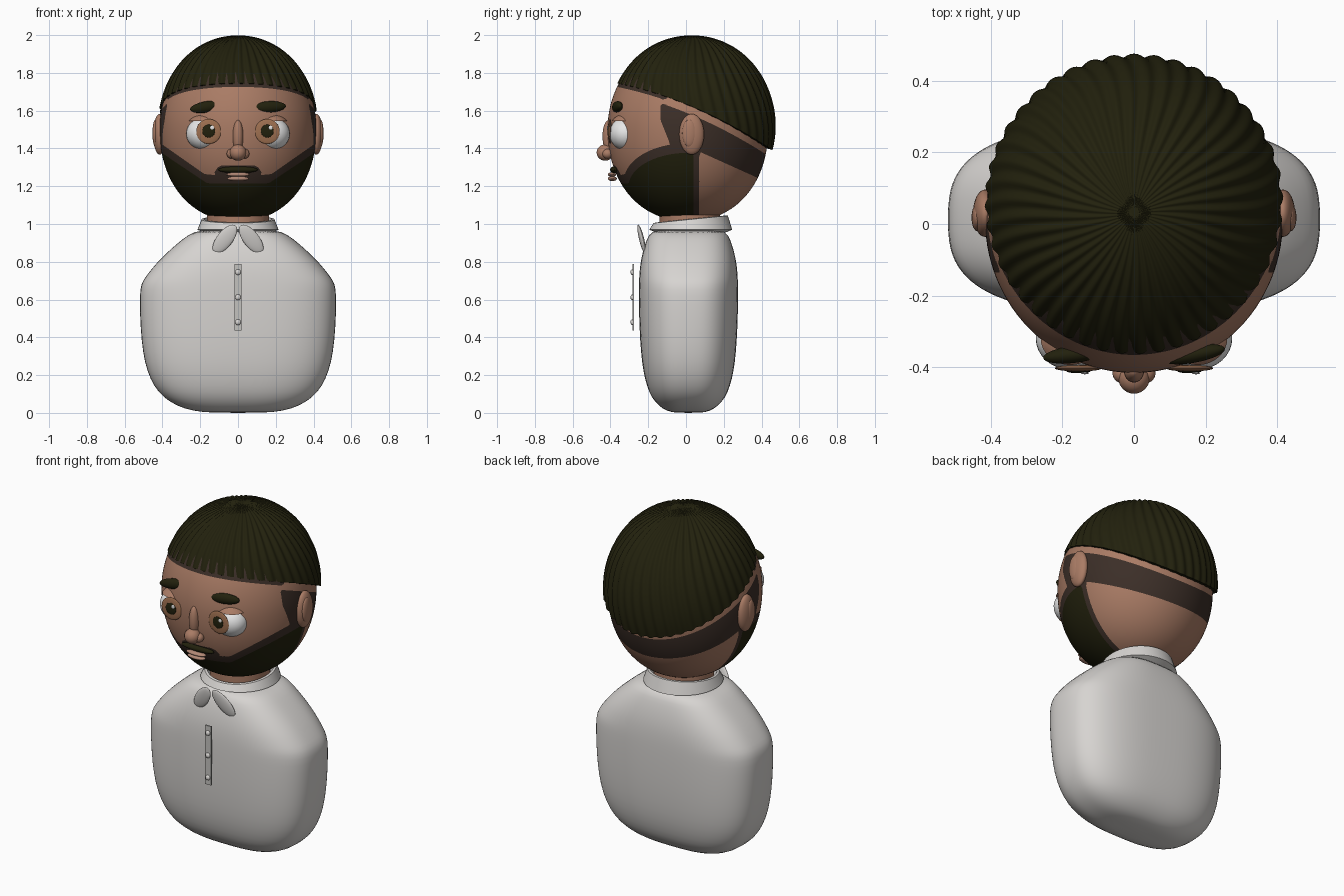
import bpy, bmesh, math
from mathutils import Matrix, Vector, Euler

cube = bpy.data.objects.get("Cube")
if cube:
    bpy.data.objects.remove(cube, do_unlink=True)


def material(name, rgb):
    m = bpy.data.materials.new(name)
    m.use_nodes = True
    m.diffuse_color = (*rgb, 1)
    node = next(n for n in m.node_tree.nodes if n.type == 'BSDF_PRINCIPLED')
    node.inputs["Base Color"].default_value = (*rgb, 1)
    return m


SKIN = material("skin", (0.40, 0.20, 0.13))
HAIR = material("dark hair", (0.016, 0.015, 0.004))
STUBBLE = material("stubble", (0.045, 0.028, 0.021))
SHIRT = material("shirt white", (0.68, 0.66, 0.64))
TRIM = material("trim grey", (0.55, 0.54, 0.52))
WHITE = material("eye white", (0.80, 0.80, 0.80))
IRIS = material("iris brown", (0.34, 0.16, 0.08))
LIP = material("lip", (0.45, 0.25, 0.18))


def finish(name, bm, mats, sharp=60):
    bmesh.ops.recalc_face_normals(bm, faces=bm.faces)
    me = bpy.data.meshes.new(name)
    bm.to_mesh(me)
    bm.free()
    ob = bpy.data.objects.new(name, me)
    bpy.context.collection.objects.link(ob)
    for m in mats:
        me.materials.append(m)
    bpy.ops.object.select_all(action='DESELECT')
    ob.select_set(True)
    bpy.context.view_layer.objects.active = ob
    bpy.ops.object.shade_smooth_by_angle(angle=math.radians(sharp))
    return ob


def blob(name, mat, at, size, rot=(0, 0, 0), above=None):
    """Ellipsoid, optionally kept only above a height."""
    bm = bmesh.new()
    bmesh.ops.create_uvsphere(bm, u_segments=32, v_segments=20, radius=1)
    turn = Euler([math.radians(a) for a in rot]).to_matrix().to_4x4()
    bm.transform(Matrix.Translation(at) @ turn @ Matrix.Diagonal((*size, 1)))
    if above is not None:
        bmesh.ops.bisect_plane(bm, geom=bm.verts[:] + bm.edges[:] + bm.faces[:],
                               plane_co=(0, 0, above), plane_no=(0, 0, 1), clear_inner=True)
    return finish(name, bm, [mat])


def loft(name, mat, rings, caps=True, sharp=60):
    bm = bmesh.new()
    rows = [[bm.verts.new(p) for p in ring] for ring in rings]
    for a, b in zip(rows, rows[1:]):
        for i in range(len(a)):
            j = (i + 1) % len(a)
            bm.faces.new((a[i], a[j], b[j], b[i]))
    if caps:
        bm.faces.new(rows[0])
        bm.faces.new(rows[-1])
    return finish(name, bm, [mat], sharp)


def oval(cx, cy, z, rx, ry, n=2.0, seg=48):
    pts = []
    for i in range(seg):
        c, s = math.cos(math.tau * i / seg), math.sin(math.tau * i / seg)
        pts.append((cx + rx * math.copysign(abs(c) ** (2 / n), c),
                    cy + ry * math.copysign(abs(s) ** (2 / n), s), z))
    return pts


# Torso: height, half width, half depth
torso = [(0, .14, .07), (.01, .24, .115), (.035, .32, .155), (.08, .395, .195), (.14, .445, .22),
         (.22, .482, .24), (.32, .505, .252), (.45, .517, .26), (.58, .521, .263), (.66, .519, .263),
         (.70, .505, .262), (.74, .475, .26), (.79, .435, .255), (.85, .375, .243),
         (.90, .318, .228), (.94, .268, .212), (.975, .20, .18)]
body = loft("torso", SHIRT, [oval(0, .013, z, w, d, 2.8) for z, w, d in torso])
sub = body.modifiers.new("smooth", 'SUBSURF')
sub.levels = sub.render_levels = 1

# Neck and tilted collar
loft("neck", SKIN, [oval(0, .02, z, .165, .16) for z in (.9, 1.1)])


def collar_ring(r, z, tilt):
    return [(x, y, z + tilt * y) for x, y, z in oval(0, .025, z, r, r * 1.02)]


loft("collar", SHIRT, [collar_ring(.17, .95, 0), collar_ring(.215, .97, 0),
                       collar_ring(.193, 1.022, .1), collar_ring(.18, 1.024, .1),
                       collar_ring(.165, .97, 0)], caps=False, sharp=40)
for side, tag in ((1, "left"), (-1, "right")):
    blob(tag + "_collar_flap", SHIRT, (side * .07, -.235, .92), (.042, .012, .093), (12, -side * 38, 0))

# Button strip
bm = bmesh.new()
bmesh.ops.create_cube(bm, size=1, matrix=Matrix.Translation((0, -.278, .612)) @ Matrix.Diagonal((.038, .008, .35, 1)))
finish("button_strip", bm, [TRIM], 30)
for k, z in enumerate((.48, .612, .745)):
    blob(f"button_{k + 1}", SHIRT, (0, -.284, z), (.015, .01, .015))


# Head fields: negative inside each painted area
def rim(y):
    return 1.635 - .405 * y - .277 * y * y


def beard(p):
    return max(p.y - .04, p.z - max(1.215, 1.24 + .67 * (abs(p.x) - .2)))


def stubble(p):
    x, y, z = abs(p.x), p.y, p.z
    line = 1.31 if x < .1 else max(1.31 - 1.5 * (x - .1), 1.262, 1.28 + .7 * (x - .2))
    jaw = max(y - .07, z - line)
    band = max(z - rim(y) + .045, -.135 + .4 * max(0, 1.55 - z) - y, 1.415 - .45 * max(y, 0) - z)
    hairline = max(rim(y) - .02 - z, y + .1)
    return min(jaw, band, hairline)


def cut(bm, field):
    """Split the mesh along the zero line of a field."""
    val = {v: field(v.co) for v in bm.verts}
    line = set()
    for e in bm.edges[:]:
        a, b = e.verts
        fa, fb = val[a], val[b]
        if fa * fb < 0:
            t = fa / (fa - fb)
            if t < .03:
                line.add(a)
            elif t > .97:
                line.add(b)
            else:
                line.add(bmesh.utils.edge_split(e, a, t)[1])
    bmesh.ops.connect_verts(bm, verts=list(line))


bm = bmesh.new()
bmesh.ops.create_uvsphere(bm, u_segments=112, v_segments=72, radius=1)
for v in bm.verts:
    x, y, z = v.co
    flat = math.hypot(x, y)
    n = 2.15 if z < 0 else 2.0
    k = max(0, 1 - abs(z) ** n) ** (1 / n) / flat if flat > 1e-4 else 1
    v.co = (x * k * .415, .01 + y * k * .425, 1.505 + z * (.49 if z < 0 else .47))
cut(bm, beard)
cut(bm, stubble)
for f in bm.faces:
    c = f.calc_center_median()
    f.material_index = 1 if beard(c) < 0 else 2 if stubble(c) < 0 else 0
finish("head", bm, [SKIN, HAIR, STUBBLE])

# Ridged hair cap ending at a sloping rim
SEG, ROWS = 288, 36


def cap_point(az, phi, grow=0.0):
    wave = .005 * math.cos(44 * az + 5 * math.sin(2 * phi)) * min(1, phi * 1.5)
    r = 1 + grow + wave / .43
    return Vector((.42 * r * math.sin(phi) * math.cos(az), .03 + .44 * r * math.sin(phi) * math.sin(az),
                   1.52 + .478 * r * math.cos(phi)))


def rim_angle(az):
    lo, hi = .3, 2.4
    for _ in range(24):
        mid = (lo + hi) / 2
        p = cap_point(az, mid)
        lo, hi = (mid, hi) if p.z > rim(p.y) else (lo, mid)
    return lo


angles = [math.tau * i / SEG for i in range(SEG)]
ends = [rim_angle(a) for a in angles]
rings = [[cap_point(a, e * (.02 + .98 * r / ROWS)) for a, e in zip(angles, ends)] for r in range(ROWS + 1)]
rings.append([cap_point(a, e, -.07) for a, e in zip(angles, ends)])
loft("hair_cap", HAIR, rings)

# Paired face parts
for side, tag in ((1, "left"), (-1, "right")):
    blob(tag + "_eyeball", WHITE, (side * .178, -.318, 1.478), (.096, .088, .088))
    blob(tag + "_upper_eyelid", SKIN, (side * .178, -.318, 1.478), (.106, .097, .107), above=1.545)
    ix = side * .155
    blob(tag + "_iris", IRIS, (ix, -.402, 1.49), (.066, .009, .066))
    blob(tag + "_pupil", HAIR, (ix, -.410, 1.492), (.034, .006, .034))
    blob(tag + "_eye_glint", WHITE, (ix + .018, -.416, 1.51), (.011, .003, .011))
    tilt, turn = (-3, 10) if side > 0 else (-9, 7)
    blob(tag + "_eyebrow", HAIR, (side * .165, -.363, 1.62), (.09, .024, .03), (0, tilt, turn))
    blob(tag + "_ear", SKIN, (side * .415, .03, 1.475), (.034, .066, .108))
    blob(tag + "_inner_ear", SKIN, (side * .437, .018, 1.48), (.016, .038, .072))
    blob(tag + "_nostril", SKIN, (side * .034, -.415, 1.372), (.026, .028, .026))

# Nose, moustache and mouth
blob("nose_bridge", SKIN, (0, -.41, 1.465), (.028, .032, .085))
blob("nose_tip", SKIN, (0, -.428, 1.378), (.044, .045, .043))
blob("moustache", HAIR, (0, -.378, 1.287), (.105, .024, .018))
blob("upper_lip", LIP, (0, -.392, 1.262), (.064, .022, .012))
blob("lower_lip", LIP, (0, -.390, 1.24), (.058, .024, .013))
